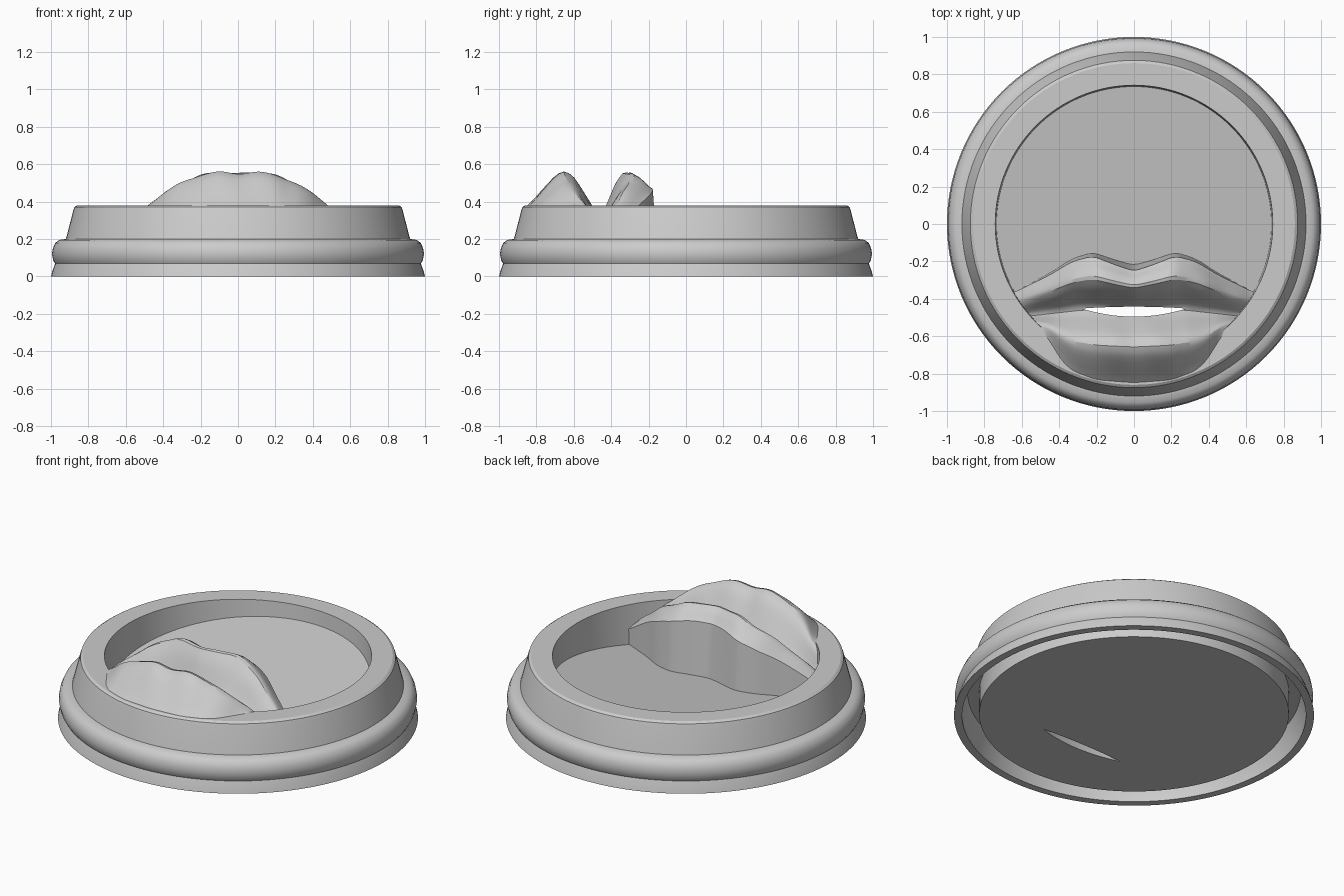
import bpy, bmesh, math

if "Cube" in bpy.data.objects:
    bpy.data.objects.remove(bpy.data.objects["Cube"])


def make_object(name, bm, smooth=True):
    bmesh.ops.recalc_face_normals(bm, faces=bm.faces)
    mesh = bpy.data.meshes.new(name)
    bm.to_mesh(mesh)
    bm.free()
    ob = bpy.data.objects.new(name, mesh)
    bpy.context.collection.objects.link(ob)
    return ob


def lerp_table(table, x):
    for (x0, v0), (x1, v1) in zip(table, table[1:]):
        if x <= x1:
            return v0 + (v1 - v0) * max(0, x - x0) / (x1 - x0)
    return table[-1][1]


def soft(table, x, w=0.03):
    """Table lookup, averaged over a small window to round the corners."""
    return sum(lerp_table(table, abs(x + w * k)) for k in (-1, -.5, 0, .5, 1)) / 5


def bridge_loops(bm, loops, closed):
    n = len(loops[0])
    count = len(loops) if closed else len(loops) - 1
    for i in range(count):
        a, b = loops[i], loops[(i + 1) % len(loops)]
        for j in range(n if not closed else n - 1):
            k = (j + 1) % n
            bm.faces.new((a[j], a[k], b[k], b[j]))


# Lid body: lathed profile, with a floor that slopes down toward the mouth
SEG = 128
PROFILE = [(.86, .01), (.86, .15), (.925, .15), (.955, .05), (.955, 0),
           (1, 0), (.992, .03), (.978, .068), (.988, .085), (.995, .12),
           (.99, .15), (.978, .178), (.955, .195), (.92, .2), (.88, .355),
           (.875, .37), (.86, .38), (.742, .38), (.735, None)]
bm = bmesh.new()
loops = []
for i in range(SEG):
    a = 2 * math.pi * i / SEG
    loop = []
    for r, z in PROFILE:
        x, y = r * math.cos(a), r * math.sin(a)
        loop.append(bm.verts.new((x, y, .19 + .14 * y if z is None else z)))
    loops.append(loop)
bridge_loops(bm, loops, closed=True)
bm.faces.new([l[0] for l in loops])
bm.faces.new([l[-1] for l in loops])
lid = make_object("lid_body", bm)

# Lips: cross-sections from the back wall over both ridges, lofted along x
BACK = [(0, -.212), (.1, -.185), (.22, -.145), (.33, -.18), (.45, -.26), (.65, -.37)]
MOUTH = [(0, -.465), (.27, -.46), (.54, -.49), (.65, -.5)]
FRONT = [(0, -.85), (.2, -.835), (.34, -.785), (.41, -.71), (.45, -.63),
         (.54, -.56), (.65, -.54)]
HEIGHT = [(0, .55), (.1, .56), (.2, .545), (.3, .505), (.4, .445), (.48, .385), (.65, .24)]
UPPER = [(0, .66), (.2, .9), (.4, 1.02), (.6, .75), (.85, .2), (1, 0)]
LOWER = [(0, 0), (.2, .5), (.35, .87), (.48, 1.02), (.6, .92), (.75, .6), (.92, .2), (1, 0)]
BASE = .07
COLS, ROWS = 72, 14

bm = bmesh.new()
loops = []
for i in range(COLS + 1):
    x = -.645 + 1.29 * i / COLS
    back, mouth, front = soft(BACK, x), soft(MOUTH, x), soft(FRONT, x)
    h = soft(HEIGHT, x)
    valley = min(.32 - .3 * x * x, h - .03)
    edge = back - .04 * (1 - abs(x) / .645)
    pts = [(back, BASE)]
    for j in range(ROWS):
        t = j / ROWS
        crease = .004 * math.sin(34 * x + 3 * t) * math.sin(math.pi * t)
        pts.append((edge + (mouth - edge) * t,
                    valley + (h - valley) * soft(UPPER, t, .04) + crease))
    for j in range(ROWS + 1):
        t = j / ROWS
        crease = .004 * math.sin(27 * x - 4 * t) * math.sin(math.pi * t)
        low = valley if t < .48 else .373
        pts.append((mouth + (front - mouth) * t,
                    low + (h - low) * min(1, soft(LOWER, t, .04)) + crease))
    pts.append((front, BASE))
    loops.append([bm.verts.new((x, y, z)) for y, z in pts])
bridge_loops(bm, loops, closed=False)
bm.faces.new(loops[0])
bm.faces.new(loops[-1])
lips = make_object("lips_mouthpiece", bm)

# Drinking slot: lens-shaped cutter straight through lips and body
bm = bmesh.new()
N = 24
xs = [-.28 + .56 * i / N for i in range(N + 1)]
outline = [(x, -.442 - .01 * (x / .28) ** 2) for x in xs]
outline += [(x, -.495 + .043 * (x / .28) ** 2) for x in reversed(xs[1:-1])]
rings = [[bm.verts.new((x, y, z)) for x, y in outline] for z in (-.2, .9)]
bridge_loops(bm, rings, closed=False)
for ring in rings:
    bm.faces.new(ring)
cutter = make_object("slot_cutter", bm)
cutter.hide_render = True
cutter.hide_viewport = False
cutter.display_type = 'WIRE'

for ob in (lid, lips):
    mod = ob.modifiers.new("drinking_slot", 'BOOLEAN')
    mod.operation = 'DIFFERENCE'
    mod.solver = 'EXACT'
    mod.object = cutter
    bpy.ops.object.select_all(action='DESELECT')
    ob.select_set(True)
    bpy.context.view_layer.objects.active = ob
    bpy.ops.object.modifier_apply(modifier=mod.name)
    bpy.ops.object.shade_smooth_by_angle(angle=math.radians(32))
bpy.data.objects.remove(cutter)
